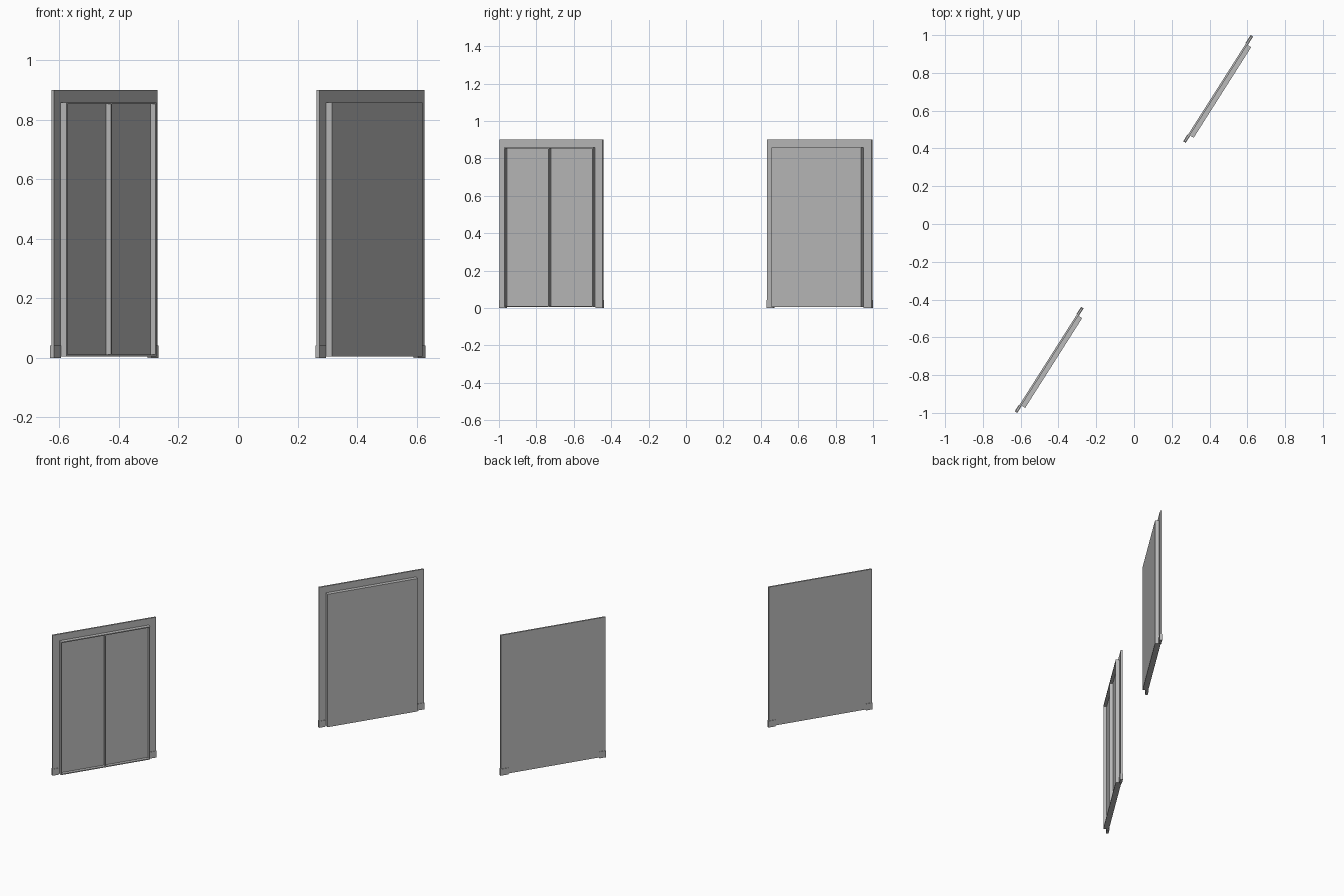
import bpy
from math import radians
from mathutils import Matrix

cube = bpy.data.objects.get("Cube")
if cube:
    bpy.data.objects.remove(cube, do_unlink=True)

grey = bpy.data.materials.new("metal grey")
grey.use_nodes = True
colour = (0.5, 0.5, 0.5, 1)
grey.diffuse_color = colour
grey.node_tree.nodes["Principled BSDF"].inputs["Base Color"].default_value = colour

ANGLE = radians(57.6)
HEIGHT = 0.9
OPENING_TOP = 0.858
BOTTOM = 0.005
BACK, FACE, RECESS, LIP = -0.004, 0.006, 0.01, 0.03


def make_box(name, place, along, out, up):
    """Box given by ranges along the door, outward from it, and upward."""
    bpy.ops.mesh.primitive_cube_add(size=1)
    obj = bpy.context.object
    obj.name = name
    spans = (along, (-out[1], -out[0]), up)
    centre = [(a + b) / 2 for a, b in spans]
    size = [b - a for a, b in spans]
    obj.data.transform(Matrix.Translation(centre) @ Matrix.Diagonal((*size, 1)))
    obj.matrix_world = place
    obj.data.materials.append(grey)


def make_frame(prefix, place, length, left, right):
    """Flat surround with plinth blocks and the closed panel behind it."""
    make_box(prefix + "_header", place, (0, length), (BACK, FACE), (OPENING_TOP, HEIGHT))
    for side, a, b in (("left", 0, left), ("right", right, length)):
        make_box(f"{prefix}_{side}_post", place, (a, b), (BACK, FACE), (BOTTOM, OPENING_TOP))
        lo = a - 0.003 if side == "left" else a + 0.003
        hi = b - 0.003 if side == "left" else b + 0.003
        make_box(f"{prefix}_{side}_plinth", place, (lo, hi), (-0.007, 0.009), (0, 0.042))


def placement(x, y):
    return Matrix.Translation((x, y, 0)) @ Matrix.Rotation(ANGLE, 4, "Z")


# Double door: recessed panel inside a thin projecting rim with a centre fin
place = placement(-0.624, -0.993)
left, right, fin = 0.042, 0.605, 0.006
make_frame("double_door", place, 0.65, left, right)
make_box("double_door_panel", place, (left, right), (BACK, RECESS), (BOTTOM, OPENING_TOP))
middle = (left + right - fin) / 2
for name, start in (("left", left), ("centre", middle), ("right", right - fin)):
    make_box(f"double_door_{name}_fin", place, (start, start + fin),
             (RECESS, LIP), (BOTTOM, OPENING_TOP))
for name, low in (("top_ledge", OPENING_TOP - fin), ("sill", BOTTOM)):
    make_box("double_door_" + name, place, (left, right), (RECESS, LIP), (low, low + fin))

# Single door: one solid slab standing proud of its frame
place = placement(0.268, 0.437)
left, right = 0.042, 0.61
make_frame("single_door", place, 0.66, left, right)
make_box("single_door_slab", place, (left, right), (BACK, LIP), (BOTTOM, OPENING_TOP))
